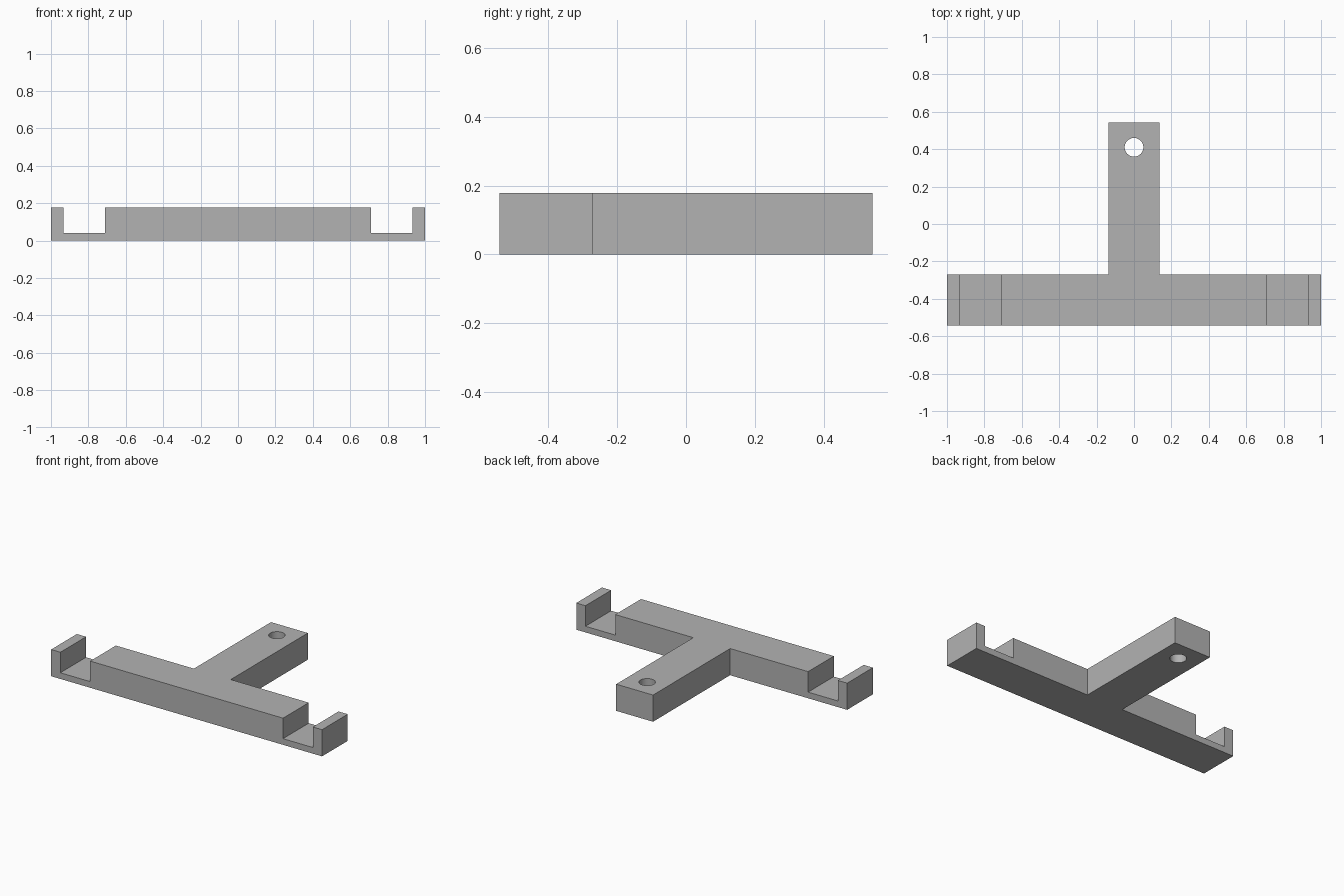
import bpy
import bmesh
from mathutils import Vector

default_cube = bpy.data.objects.get("Cube")
if default_cube:
    bpy.data.objects.remove(default_cube, do_unlink=True)

HEIGHT = 0.178
FRONT, SHOULDER, BACK = -0.542, -0.271, 0.542
STEM = 0.136
NOTCH_IN, NOTCH_OUT, NOTCH_FLOOR = 0.712, 0.932, 0.041
HOLE_Y, HOLE_R = 0.41, 0.05

grey = bpy.data.materials.new("plain grey")
grey.use_nodes = True
color = (0.45, 0.45, 0.45, 1)
grey.diffuse_color = color
grey.node_tree.nodes["Principled BSDF"].inputs["Base Color"].default_value = color


def subtract(target, cutter):
    """Cut one solid out of another and discard the cutter."""
    cutter.hide_render = True
    mod = target.modifiers.new("cut", 'BOOLEAN')
    mod.operation = 'DIFFERENCE'
    mod.solver = 'EXACT'
    mod.object = cutter
    bpy.context.view_layer.objects.active = target
    bpy.ops.object.modifier_apply(modifier=mod.name)
    bpy.data.objects.remove(cutter, do_unlink=True)


# T-shaped body: half outline, mirrored and extruded upward
half = [(1, FRONT), (1, SHOULDER), (STEM, SHOULDER), (STEM, BACK)]
outline = half + [(-x, y) for x, y in reversed(half)]
bm = bmesh.new()
base = bm.faces.new([bm.verts.new((x, y, 0)) for x, y in outline])
top = bmesh.ops.extrude_face_region(bm, geom=[base])["geom"]
bmesh.ops.translate(bm, vec=Vector((0, 0, HEIGHT)),
                    verts=[v for v in top if isinstance(v, bmesh.types.BMVert)])
bmesh.ops.recalc_face_normals(bm, faces=bm.faces)
mesh = bpy.data.meshes.new("t_bracket")
bm.to_mesh(mesh)
bm.free()
mesh.materials.append(grey)
body = bpy.data.objects.new("t_bracket", mesh)
bpy.context.collection.objects.link(body)

# Open notch near each end of the crossbar
for side in (-1, 1):
    bpy.ops.mesh.primitive_cube_add(
        size=1, location=(side * (NOTCH_IN + NOTCH_OUT) / 2, (FRONT + SHOULDER) / 2, NOTCH_FLOOR + 0.5))
    notch = bpy.context.object
    notch.name = "notch_cutter"
    notch.scale = (NOTCH_OUT - NOTCH_IN, 0.5, 1)
    bpy.context.view_layer.update()
    subtract(body, notch)

# Round through hole at the end of the stem
bpy.ops.mesh.primitive_cylinder_add(vertices=48, radius=HOLE_R, depth=1,
                                    location=(0, HOLE_Y, HEIGHT / 2))
bpy.context.object.name = "hole_cutter"
subtract(body, bpy.context.object)

# Single material, smooth hole wall, sharp edges elsewhere
body.data.materials.clear()
body.data.materials.append(grey)
for poly in body.data.polygons:
    poly.material_index = 0
bpy.ops.object.select_all(action='DESELECT')
body.select_set(True)
bpy.context.view_layer.objects.active = body
bpy.ops.object.shade_smooth_by_angle(angle=0.5)
